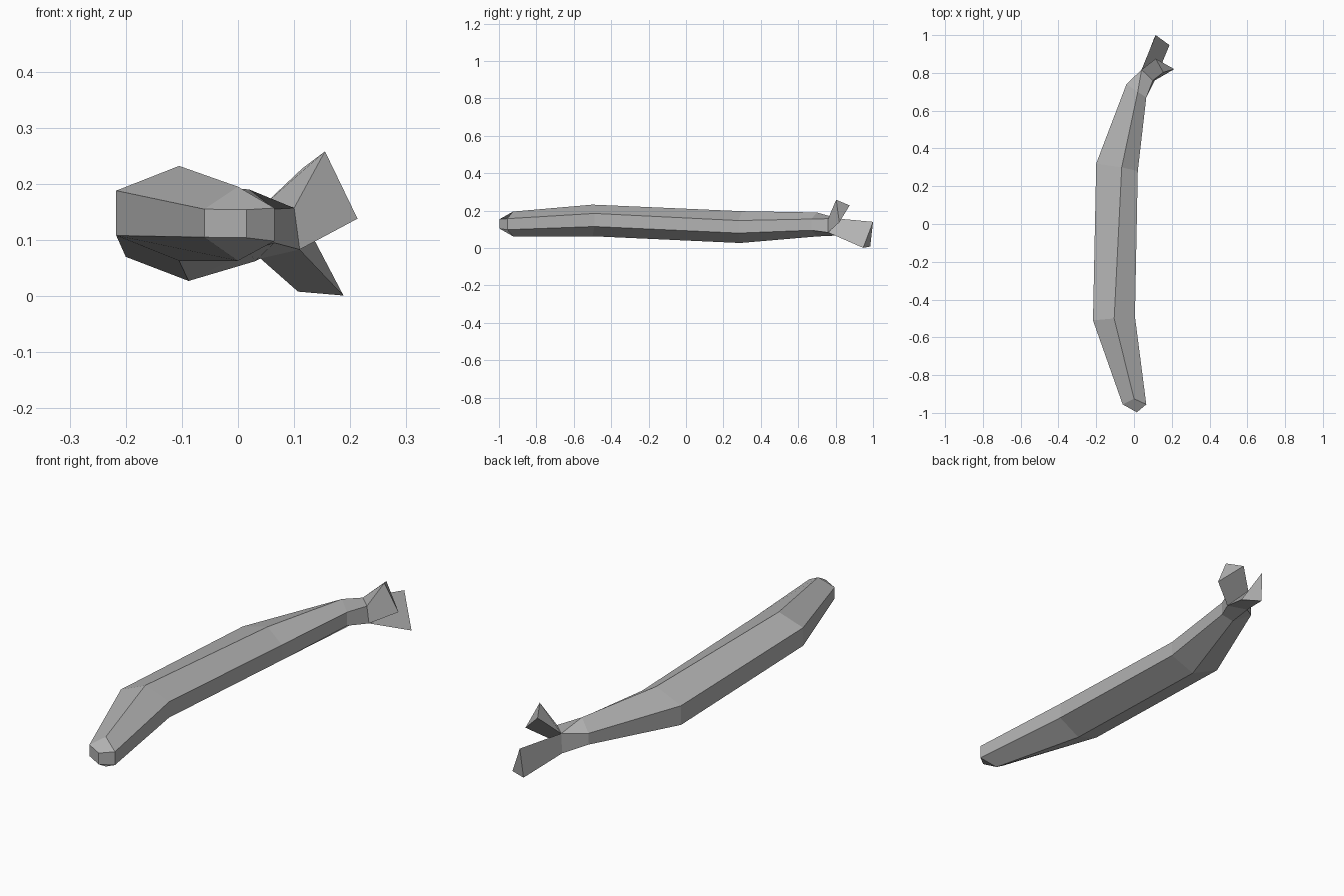
import bpy
import bmesh
from mathutils import Vector

default_cube = bpy.data.objects.get("Cube")
if default_cube:
    bpy.data.objects.remove(default_cube, do_unlink=True)

# Single flat colour
grey = bpy.data.materials.new("plain grey")
grey.use_nodes = True
colour = (0.45, 0.45, 0.45, 1)
grey.diffuse_color = colour
grey.node_tree.nodes["Principled BSDF"].inputs["Base Color"].default_value = colour


def section(left, right, top, bottom):
    """Six-sided ring; each side is (x, y, low z, high z)."""
    lx, ly, l_low, l_high = left
    rx, ry, r_low, r_high = right
    return [top, (rx, ry, r_high), (rx, ry, r_low),
            bottom, (lx, ly, l_low), (lx, ly, l_high)]


def bridge(bm, ring_a, ring_b):
    """Join two rings with flat panels, skipping collapsed corners."""
    count = len(ring_a)
    for i in range(count):
        j = (i + 1) % count
        corners = []
        for vert in (ring_a[i], ring_a[j], ring_b[j], ring_b[i]):
            if vert not in corners:
                corners.append(vert)
        if len(corners) > 2:
            bm.faces.new(corners)


def vertex_maker(bm):
    """Return a function that reuses a vertex at a repeated point."""
    known = {}

    def get(point):
        point = tuple(point)
        if point not in known:
            known[point] = bm.verts.new(Vector(point))
        return known[point]
    return get


def finish(name, bm):
    bmesh.ops.recalc_face_normals(bm, faces=bm.faces[:])
    mesh = bpy.data.meshes.new(name)
    bm.to_mesh(mesh)
    bm.free()
    mesh.materials.append(grey)
    obj = bpy.data.objects.new(name, mesh)
    bpy.context.collection.objects.link(obj)
    return obj


# Corners where the body meets the two rear prongs
neck_left_high = (0.04, 0.817, 0.157)
neck_right_high = (0.1, 0.76, 0.157)
neck_right_low = (0.11, 0.76, 0.083)
neck_left_low = (0.04, 0.81, 0.067)

# Cross-sections from the blunt front to the neck
sections = [
    section(left=(-0.06, -0.955, 0.105, 0.155), right=(0.065, -0.955, 0.098, 0.157),
            top=(0, -0.925, 0.195), bottom=(0, -0.925, 0.063)),
    section(left=(-0.217, -0.51, 0.108, 0.188), right=(0.005, -0.49, 0.115, 0.185),
            top=(-0.105, -0.5, 0.232), bottom=(-0.105, -0.5, 0.063)),
    section(left=(-0.2, 0.32, 0.07, 0.155), right=(0.02, 0.28, 0.08, 0.147),
            top=(-0.065, 0.3, 0.197), bottom=(-0.088, 0.29, 0.027)),
    section(left=(-0.04, 0.74, 0.1, 0.15), right=(0.065, 0.67, 0.095, 0.155),
            top=(0.02, 0.7, 0.19), bottom=(0.03, 0.7, 0.062)),
    [neck_left_high, neck_right_high, neck_right_low,
     neck_left_low, neck_left_low, neck_left_high],
]

# Curved body
bm = bmesh.new()
get = vertex_maker(bm)
rings = [[get(point) for point in ring] for ring in sections]
for ring, following in zip(rings, rings[1:]):
    bridge(bm, ring, following)

# Blunt front end: four facets around a short upright edge
top, right_high, right_low, bottom, left_low, left_high = rings[0]
tip_high = get((0.015, -0.997, 0.154))
tip_low = get((0.015, -0.997, 0.104))
for facet in ((top, left_high, tip_high, right_high),
              (bottom, right_low, tip_low, left_low),
              (left_high, left_low, tip_low, tip_high),
              (right_high, tip_high, tip_low, right_low)):
    bm.faces.new(facet)
finish("curved_body", bm)


def prong(name, base, end):
    """Three-sided flared prong growing out of the neck."""
    bm = bmesh.new()
    get = vertex_maker(bm)
    base_ring = [get(point) for point in base]
    end_ring = [get(point) for point in end]
    bridge(bm, base_ring, end_ring)
    bm.faces.new(end_ring)
    bm.faces.new(base_ring)
    return finish(name, bm)


# Rear prongs
prong("upper_prong", (neck_left_high, neck_right_high, neck_right_low),
      ((0.115, 0.875, 0.228), (0.155, 0.803, 0.258), (0.213, 0.82, 0.138)))
prong("lower_prong", (neck_left_high, neck_right_low, neck_left_low),
      ((0.115, 1.0, 0.14), (0.188, 0.947, 0.001), (0.107, 0.985, 0.008)))
